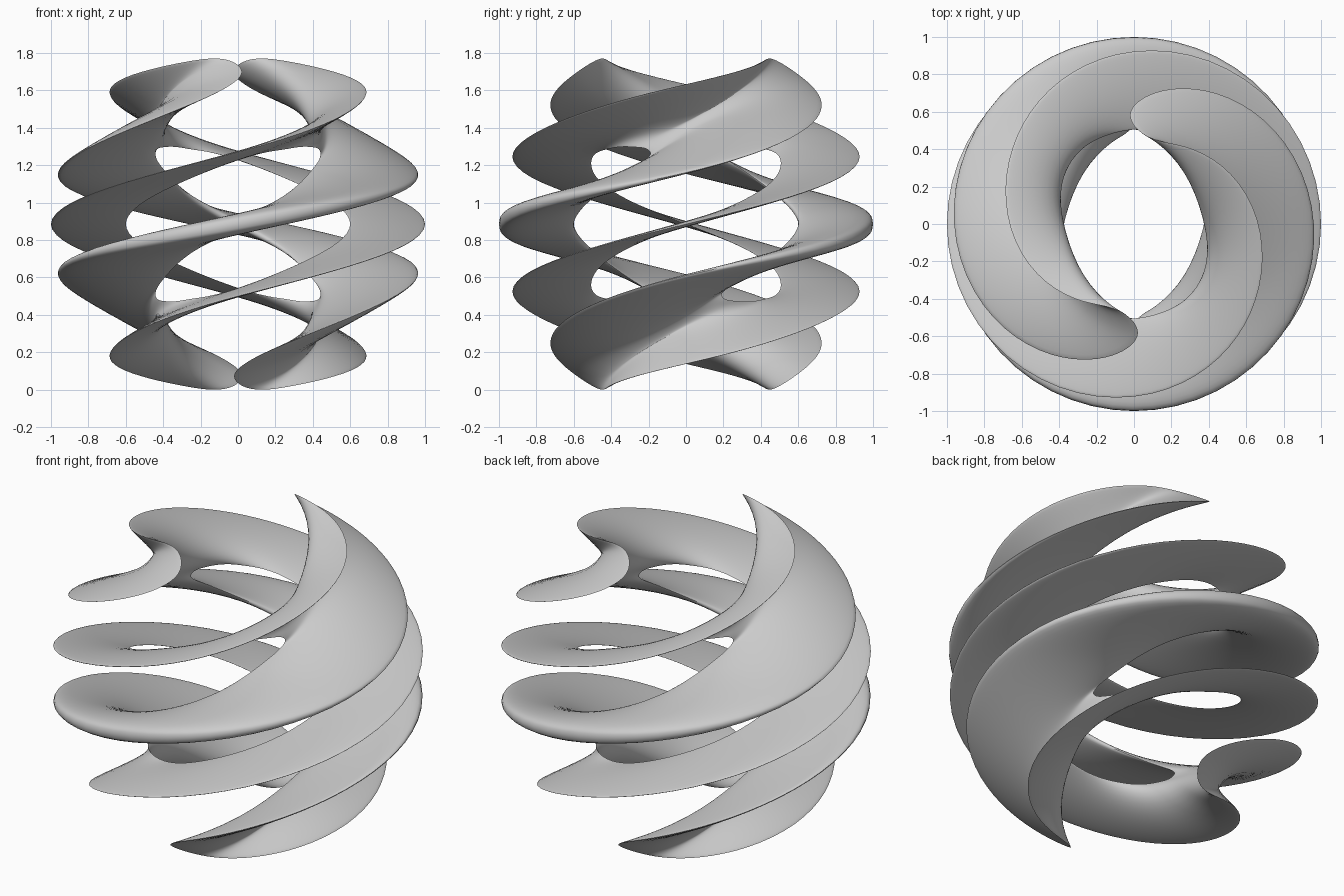
import bpy, bmesh, math
from mathutils import Vector

cube = bpy.data.objects.get("Cube")
if cube:
    bpy.data.objects.remove(cube, do_unlink=True)

MID_Z = 0.885
STEPS = 14      # samples between knots
RING = 36       # samples around the ribbon section

# Quarter of the closed ribbon, from a thin side to a thick side:
# outer angle, outer height, inner angle, inner radius, inner height,
# dip, rim half thickness, core half thickness
QUARTER = [
    (-180, 0.00, -180, 0.60, 0.00, 0.00, 0.010, 0.008),
    (-90, 0.385, -96, 0.51, 0.325, 0.015, 0.007, 0.012),
    (-16, 0.70, -55, 0.49, 0.405, 0.04, 0.006, 0.025),
    (65, 0.88, -32, 0.48, 0.41, 0.065, 0.005, 0.038),
    (92, 0.82, -24, 0.48, 0.39, 0.07, 0.005, 0.040),
    (69, 0.63, -26, 0.485, 0.35, 0.055, 0.006, 0.038),
    (0, 0.275, -45, 0.51, 0.25, 0.02, 0.018, 0.025),
    (-90, 0.00, -90, 0.60, 0.00, 0.00, 0.070, 0.000),
]


def flipped(k):
    """Half turn about the y axis."""
    return (-180 - k[0], -k[1], -180 - k[2], k[3], -k[4]) + k[5:]


def turned(k, angle):
    """Turn about the z axis."""
    return (k[0] + angle, k[1], k[2] + angle) + k[3:]


half = QUARTER + [flipped(k) for k in QUARTER[-2:0:-1]]
knots = half + [turned(k, 180) for k in half]
N = len(knots)


def knot(i):
    return turned(knots[i % N], 360 * (i // N))


def sample(t):
    """Smooth spline through the knots."""
    i = math.floor(t)
    f = t - i
    out = []
    for a, b, c, d in zip(knot(i - 1), knot(i), knot(i + 1), knot(i + 2)):
        out.append(b + 0.5 * f * (c - a + f * (2 * a - 5 * b + 4 * c - d
                                               + f * (3 * (b - c) + d - a))))
    return out


def middle(k, s):
    """Point on the middle sheet: s = 0 inner rim, s = 1 outer rim on the ball."""
    oa, oz, ia, ir, iz, dip = k[:6]
    outer_r = math.sqrt(max(0, 1 - oz * oz))
    a = math.radians(ia + (oa - ia) * s)
    r = ir + (outer_r - ir) * s - dip * 4 * s * (1 - s) * (1.4 - 0.8 * s)
    return Vector((r * math.cos(a), r * math.sin(a), MID_Z + iz + (oz - iz) * s))


# Ribbon: section with a blunt outer rim and a thicker core, swept along the closed path
bm = bmesh.new()
rings = []
for j in range(N * STEPS):
    t = j / STEPS
    k, before, after = sample(t), sample(t - 0.02), sample(t + 0.02)
    rim, core = max(0.004, k[6]), max(0, k[7])
    ring = []
    for m in range(RING):
        v = 2 * math.pi * m / RING
        s = 0.5 - 0.5 * math.cos(v)
        along = middle(after, s) - middle(before, s)
        across = middle(k, min(1, s + 0.02)) - middle(k, max(0, s - 0.02))
        normal = along.cross(across).normalized()
        wave = abs(math.sin(v))
        bulge = rim * wave ** 0.65 * (0.5 + 0.5 * s) + core * wave ** 2
        ring.append(bm.verts.new(middle(k, s) + normal * math.copysign(bulge, math.sin(v))))
    rings.append(ring)
for j, ring in enumerate(rings):
    nxt = rings[(j + 1) % len(rings)]
    for m in range(RING):
        n = (m + 1) % RING
        bm.faces.new((ring[m], ring[n], nxt[n], nxt[m]))
bmesh.ops.recalc_face_normals(bm, faces=bm.faces)

mesh = bpy.data.meshes.new("twisted_ribbon")
bm.to_mesh(mesh)
bm.free()
ribbon = bpy.data.objects.new("twisted_ribbon", mesh)
bpy.context.collection.objects.link(ribbon)

# Material
grey = bpy.data.materials.new("light_grey")
grey.use_nodes = True
colour = (0.6, 0.6, 0.6, 1)
grey.diffuse_color = colour
grey.node_tree.nodes["Principled BSDF"].inputs["Base Color"].default_value = colour
mesh.materials.append(grey)

bpy.ops.object.select_all(action='DESELECT')
ribbon.select_set(True)
bpy.context.view_layer.objects.active = ribbon
bpy.ops.object.shade_smooth_by_angle(angle=math.radians(50))
